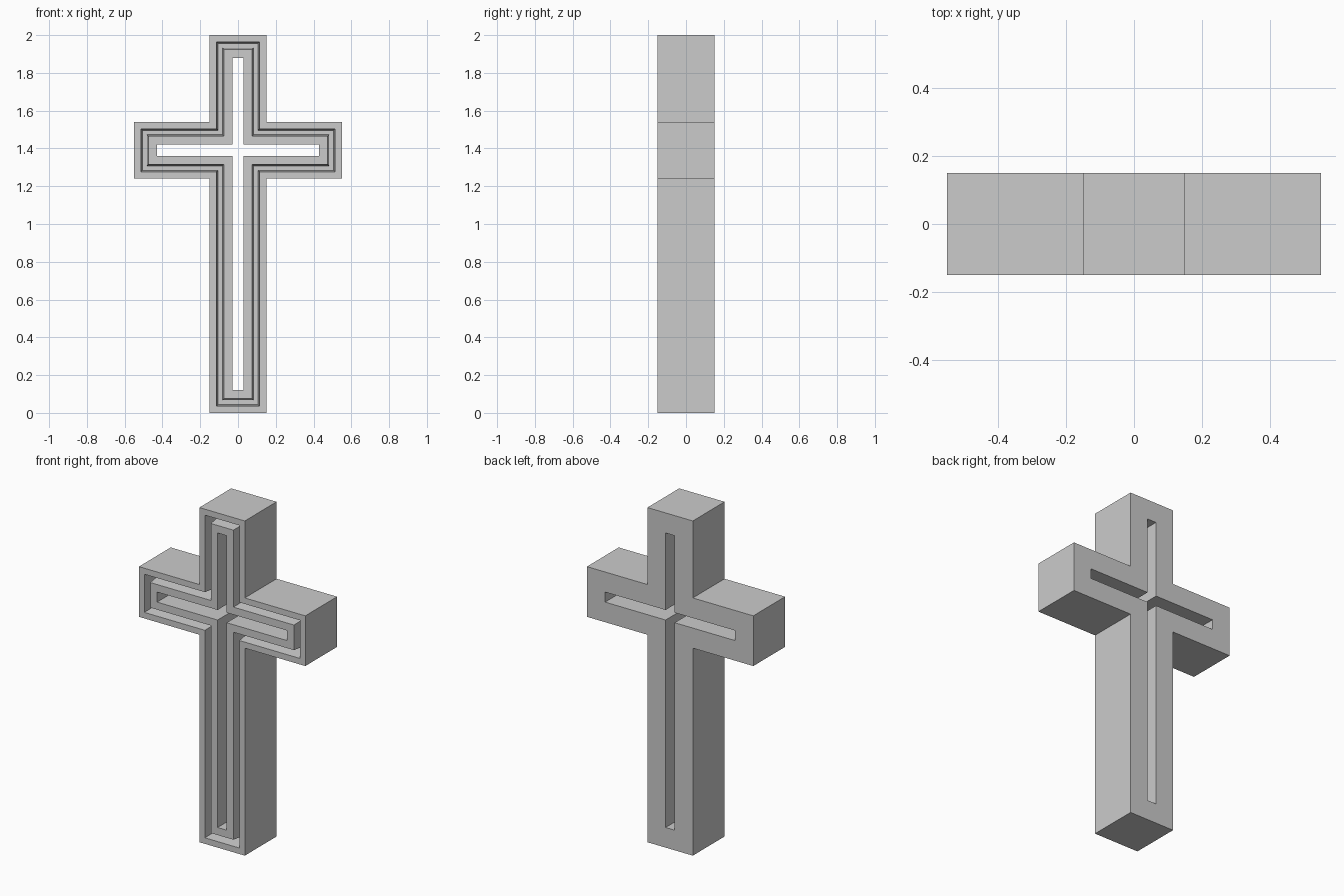
import bpy
import bmesh

cube = bpy.data.objects.get("Cube")
if cube:
    bpy.data.objects.remove(cube, do_unlink=True)

HALF_BAR = 0.15       # half the thickness of both beams
HALF_SPAN = 0.55      # reach of the side arms
HEIGHT = 2.0
ARM_Z = 1.39          # centre height of the arms
FRONT, BACK = -0.15, 0.15
GROOVE_FLOOR = -0.05


def cross_outline(inset):
    """Twelve (x, z) corners of the cross, shrunk inward by inset."""
    w = HALF_BAR - inset
    s = HALF_SPAN - inset
    top, bottom = HEIGHT - inset, inset
    hi, lo = ARM_Z + w, ARM_Z - w
    right = [(w, bottom), (w, lo), (s, lo), (s, hi), (w, hi), (w, top)]
    return right + [(-x, z) for x, z in reversed(right)]


# Wall section as (inset, depth): outer rim, tapered groove, inner rim, slot
section = [
    (0.0, FRONT), (0.036, FRONT),
    (0.044, GROOVE_FLOOR), (0.067, GROOVE_FLOOR),
    (0.075, FRONT), (0.12, FRONT),
    (0.12, BACK), (0.0, BACK),
]

# Sweep the section around the cross outline
bm = bmesh.new()
rings = [[bm.verts.new((x, y, z)) for x, z in cross_outline(inset)]
         for inset, y in section]
for i, ring in enumerate(rings):
    following = rings[(i + 1) % len(rings)]
    for j in range(len(ring)):
        k = (j + 1) % len(ring)
        bm.faces.new((ring[j], ring[k], following[k], following[j]))
bmesh.ops.recalc_face_normals(bm, faces=bm.faces)

mesh = bpy.data.meshes.new("cross_frame")
bm.to_mesh(mesh)
bm.free()

# Plain grey finish
grey = bpy.data.materials.new("light_grey")
grey.use_nodes = True
colour = (0.6, 0.6, 0.6, 1.0)
grey.diffuse_color = colour
grey.node_tree.nodes["Principled BSDF"].inputs["Base Color"].default_value = colour
mesh.materials.append(grey)

cross = bpy.data.objects.new("cross_frame", mesh)
bpy.context.collection.objects.link(cross)
